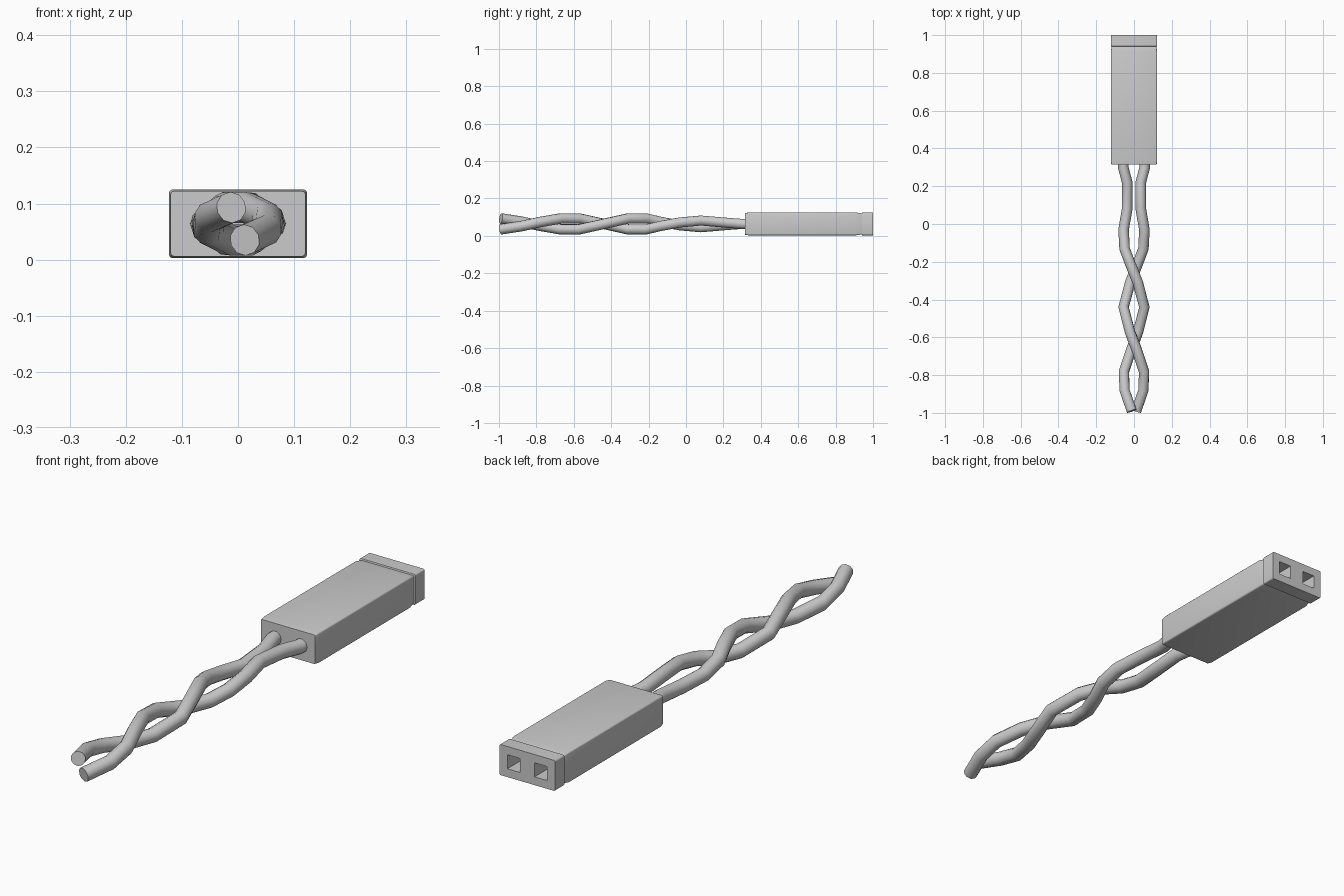
import bpy, bmesh, math

cube = bpy.data.objects.get("Cube")
if cube:
    bpy.data.objects.remove(cube, do_unlink=True)

grey = bpy.data.materials.new("light grey plastic")
grey.use_nodes = True
grey.diffuse_color = (0.6, 0.6, 0.6, 1)
grey.node_tree.nodes["Principled BSDF"].inputs["Base Color"].default_value = (0.6, 0.6, 0.6, 1)

MID_Z = 0.064
HALF_W, HALF_H = 0.123, 0.061


def activate(obj):
    bpy.ops.object.select_all(action='DESELECT')
    obj.select_set(True)
    bpy.context.view_layer.objects.active = obj


def rounded_rect(y, inset, r=0.006, steps=3):
    """Rounded rectangle across the housing at depth y."""
    pts = []
    for quarter, (sx, sz) in enumerate([(1, 1), (-1, 1), (-1, -1), (1, -1)]):
        for i in range(steps + 1):
            a = math.pi / 2 * (quarter + i / steps)
            pts.append((sx * (HALF_W - inset - r) + r * math.cos(a), y,
                        MID_Z + sz * (HALF_H - inset - r) + r * math.sin(a)))
    return pts


def box(name, size, centre):
    bpy.ops.mesh.primitive_cube_add(size=1, location=centre)
    obj = bpy.context.object
    obj.name = name
    obj.scale = size
    return obj


# Housing: body that tapers slightly into a step, then a full-size end collar
bm = bmesh.new()
stations = [(0.315, 0.003), (0.335, 0), (0.91, 0), (0.94, 0.005), (0.942, 0), (1.0, 0)]
rings = [[bm.verts.new(p) for p in rounded_rect(y, inset)] for y, inset in stations]
for a, b in zip(rings, rings[1:]):
    for i in range(len(a)):
        j = (i + 1) % len(a)
        bm.faces.new((a[i], a[j], b[j], b[i]))
bm.faces.new(rings[0])
bm.faces.new(rings[-1])
bmesh.ops.recalc_face_normals(bm, faces=bm.faces)
mesh = bpy.data.meshes.new("housing")
bm.to_mesh(mesh)
bm.free()
housing = bpy.data.objects.new("housing", mesh)
bpy.context.collection.objects.link(housing)
mesh.materials.append(grey)

# Square pin sockets in the back face
for side, sx in (("left", 1), ("right", -1)):
    cutter = box(side + "_socket_cutter", (0.056, 0.5, 0.056), (sx * 0.06, 1.0, MID_Z))
    cutter.data.materials.append(grey)
    cutter.hide_render = True
    cut = housing.modifiers.new(side + " socket", 'BOOLEAN')
    cut.operation = 'DIFFERENCE'
    cut.solver = 'EXACT'
    cut.object = cutter
    activate(housing)
    bpy.ops.object.modifier_apply(modifier=cut.name)
    bpy.data.objects.remove(cutter, do_unlink=True)
activate(housing)
bpy.ops.object.shade_smooth_by_angle(angle=math.radians(35))

# Twisted pair: one path, turned half a turn about the long axis for the other wire
path = [(-0.058, 0.34, 0), (-0.057, 0.30, 0), (-0.036, 0.22, -0.006), (-0.036, 0.08, -0.018),
        (-0.055, -0.03, -0.008), (-0.05, -0.13, 0.01), (-0.02, -0.21, 0.029), (0.02, -0.31, 0.029),
        (0.055, -0.44, 0), (0.022, -0.57, -0.029), (-0.016, -0.67, -0.029),
        (-0.053, -0.78, -0.01), (-0.05, -0.88, 0.012), (-0.012, -0.99, 0.029)]
for name, s in (("right_wire", 1), ("left_wire", -1)):
    curve = bpy.data.curves.new(name, 'CURVE')
    curve.dimensions = '3D'
    curve.bevel_depth = 0.028
    curve.bevel_resolution = 3
    curve.use_fill_caps = True
    spline = curve.splines.new('POLY')
    spline.points.add(len(path) - 1)
    for point, (x, y, z) in zip(spline.points, path):
        point.co = (s * x, y, MID_Z + s * z, 1)
    wire = bpy.data.objects.new(name, curve)
    bpy.context.collection.objects.link(wire)
    curve.materials.append(grey)
    activate(wire)
    bpy.ops.object.convert(target='MESH')
    bpy.ops.object.shade_smooth_by_angle(angle=math.radians(50))
